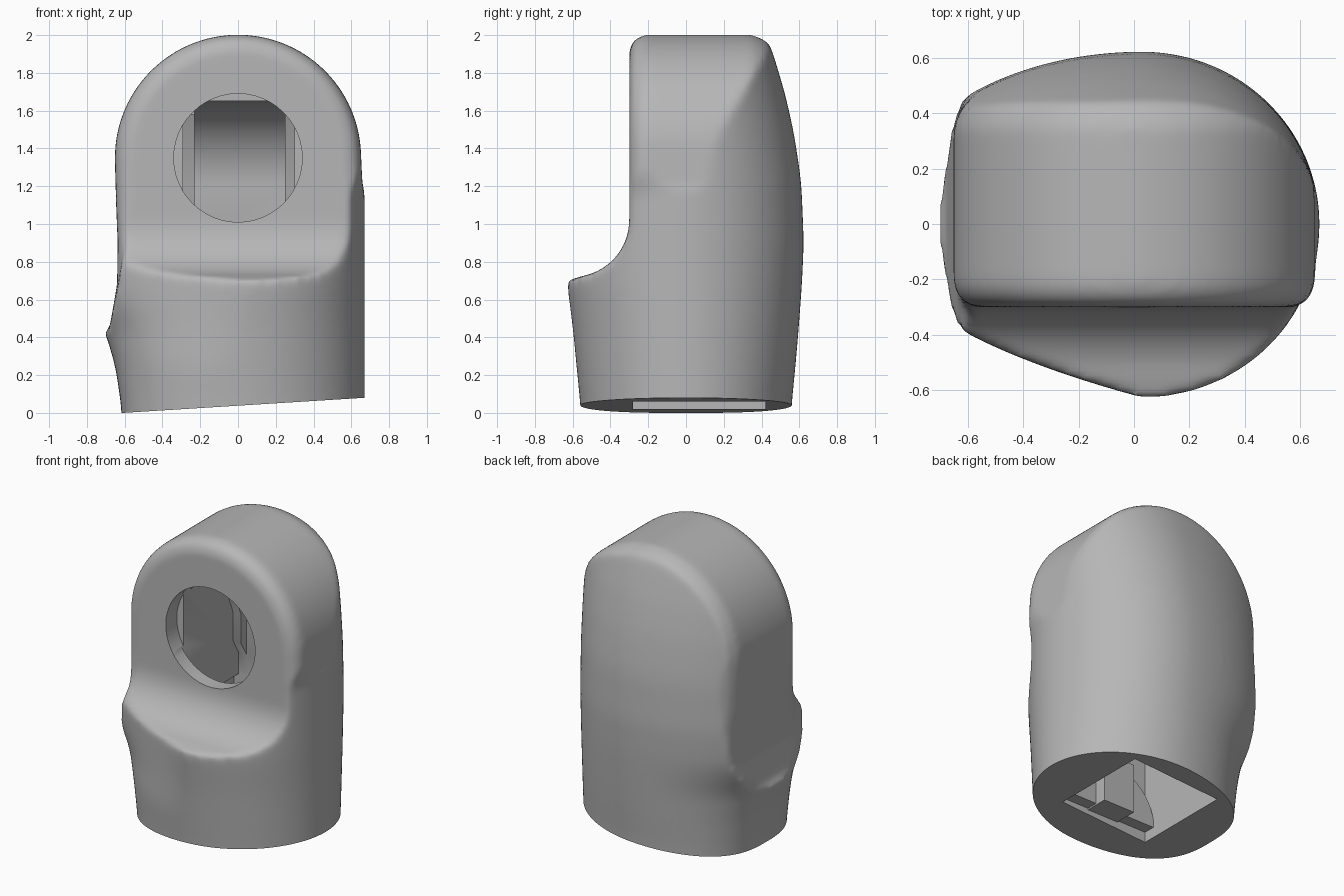
import bpy, bmesh, math
from mathutils import Matrix

cube = bpy.data.objects.get("Cube")
if cube:
    bpy.data.objects.remove(cube, do_unlink=True)

grey = bpy.data.materials.new("plain grey")
grey.use_nodes = True
grey.diffuse_color = (0.47, 0.47, 0.47, 1)
grey.node_tree.nodes["Principled BSDF"].inputs["Base Color"].default_value = grey.diffuse_color


def loft(name, rings):
    """Closed solid through rings of equal point count."""
    bm = bmesh.new()
    loops = [[bm.verts.new(p) for p in ring] for ring in rings]
    n = len(loops[0])
    for a, b in zip(loops, loops[1:]):
        for i in range(n):
            j = (i + 1) % n
            bm.faces.new((a[i], a[j], b[j], b[i]))
    bm.faces.new(loops[0])
    bm.faces.new(loops[-1])
    bmesh.ops.recalc_face_normals(bm, faces=bm.faces)
    mesh = bpy.data.meshes.new(name)
    bm.to_mesh(mesh)
    bm.free()
    mesh.materials.append(grey)
    ob = bpy.data.objects.new(name, mesh)
    bpy.context.collection.objects.link(ob)
    return ob


def along_x(name, profile, x0, x1):
    return loft(name, [[(x, y, z) for y, z in profile] for x in (x0, x1)])


def along_y(name, profile, y0, y1):
    return loft(name, [[(x, y, z) for x, z in profile] for y in (y0, y1)])


def box(name, x0, x1, y0, y1, z0, z1):
    return along_x(name, [(y0, z0), (y1, z0), (y1, z1), (y0, z1)], x0, x1)


def apply(ob, kind, **settings):
    mod = ob.modifiers.new(kind.lower(), kind)
    for key, value in settings.items():
        setattr(mod, key, value)
    bpy.context.view_layer.objects.active = ob
    bpy.ops.object.modifier_apply(modifier=mod.name)


def combine(ob, tool, operation):
    apply(ob, 'BOOLEAN', object=tool, operation=operation, solver='EXACT')
    bpy.data.objects.remove(tool, do_unlink=True)


def arc(cx, cy, r, start, end, steps):
    angles = [math.radians(start + (end - start) * i / steps) for i in range(steps + 1)]
    return [(cx + r * math.cos(a), cy + r * math.sin(a)) for a in angles]


# Rounded body: height, front depth, back depth, left reach, left squareness, front pinch
sections = [(-.2, .545, .55, .635, .72, 0), (.05, .56, .56, .65, .72, 0),
            (.25, .58, .58, .68, .78, 0), (.45, .60, .597, .74, .88, .15),
            (.68, .63, .614, .92, 1, .4), (.9, .63, .624, .95, 1, .4),
            (1.2, .63, .612, .95, 1, 0), (1.32, 1.1, .597, .95, 1, 0),
            (1.5, 1.1, .568, .95, 1, 0), (1.7, 1.1, .522, .95, 1, 0),
            (1.9, 1.1, .462, .95, 1, 0), (2.1, 1.1, .39, .95, 1, 0)]


def blend(z):
    """Section values at a height, linear between the listed heights."""
    z = min(max(z, sections[0][0]), sections[-1][0])
    for a, b in zip(sections, sections[1:]):
        if z <= b[0]:
            t = (z - a[0]) / (b[0] - a[0])
            return [p + (q - p) * t for p, q in zip(a, b)]


def section(z):
    near = [blend(z + d * .02) for d in range(-3, 4)]
    front, back, reach, square, pinch = [sum(v) / len(v) for v in list(zip(*near))[1:]]
    ring = []
    for i in range(96):
        t = math.tau * i / 96
        c, s = math.cos(t), math.sin(t)
        left = max(0, -c)
        depth = abs(s) ** (square if left else 1)
        if s < 0:
            depth *= -front * (1 - pinch * left * (1 - .7 * left))
        else:
            depth *= back
        ring.append((.03 + c * (reach if left else .64), depth, z))
    return ring


body = loft("elbow_body", [section(-.2 + .05 * i) for i in range(47)])

# Arched outline with rounded front and back rims
outline = ([(-.95, -.3), (-.95, .2), (-.68, .45), (-.64, .68), (-.637, .9), (-.645, 1.1)]
           + arc(0, 1.35, .652, 180, 0, 48) + [(.658, 1.22), (.72, .95), (.95, .6), (.95, -.3)])


def arch_ring(y, inset):
    ring = []
    for x, z in outline:
        amount = inset * min(1, max(0, (z - .65) / .6))
        dx, dz = x, max(0, z - 1.35)
        length = math.hypot(dx, dz)
        ring.append((x - amount * dx / length, y, z - amount * dz / length))
    return ring


turn = [math.radians(d) for d in range(0, 91, 15)]
front_rim = [(-.2 - .1 * math.sin(a), .09 * (1 - math.cos(a))) for a in turn]
back_rim = [(1.2, .07), (.46, .07), (.42, .03), (.35, 0)]
combine(body, loft("arch", [arch_ring(*r) for r in back_rim + front_rim + [(-1.2, .09)]]),
        'INTERSECT')

# Front face with the concave ledge
front = ([(1, -.4), (-1, -.4), (-1, .67), (-.63, .7)] + arc(-.6, 1.02, .3, -80, 0, 14)
         + [(-.3, 2.2), (1, 2.2)])
combine(body, along_x("front_profile", front, -1.2, 1.2), 'INTERSECT')

# Soften all outer edges
apply(body, 'REMESH', mode='VOXEL', voxel_size=.02)
apply(body, 'SMOOTH', factor=.5, iterations=10)

# Slanted flat base
base = box("base_cut", -2, 2, -2, 2, -1, 0)
base.data.transform(Matrix.Translation((.03, 0, .04)) @ Matrix.Rotation(-.0624, 4, 'Y'))
combine(body, base, 'DIFFERENCE')

# Inner elbow duct, side channels, lower pocket and round front opening
duct = [(-.28, -.3), (.42, -.3), (.42, 1.2)] + arc(-.03, 1.2, .45, 0, 90, 14) + [
    (-.2, 1.65), (-.2, .9), (-.28, .8)]
side = [(-.28, -.3), (.42, -.3), (.42, .9), (.36, 1), (.36, 1.2), (.2, 1.58), (-.2, 1.58),
        (-.2, .9), (-.28, .8)]
combine(body, along_x("duct", duct, -.23, .25), 'DIFFERENCE')
combine(body, along_x("side_channels", side, -.29, .30), 'DIFFERENCE')
combine(body, box("pocket", -.325, .345, -.28, .42, -.3, .75), 'DIFFERENCE')
combine(body, along_y("front_opening", arc(0, 1.35, .34, 0, 352.5, 47), -.5, -.18), 'DIFFERENCE')

body.select_set(True)
bpy.context.view_layer.objects.active = body
bpy.ops.object.shade_smooth_by_angle(angle=math.radians(35))

# Half-round plate and locating tab on the front wall of the pocket
along_y("half_round_plate", arc(0, .09, .33, 0, 180, 24), -.29, -.2)
box("locating_tab", -.1, .14, -.29, -.12, .08, .42)
